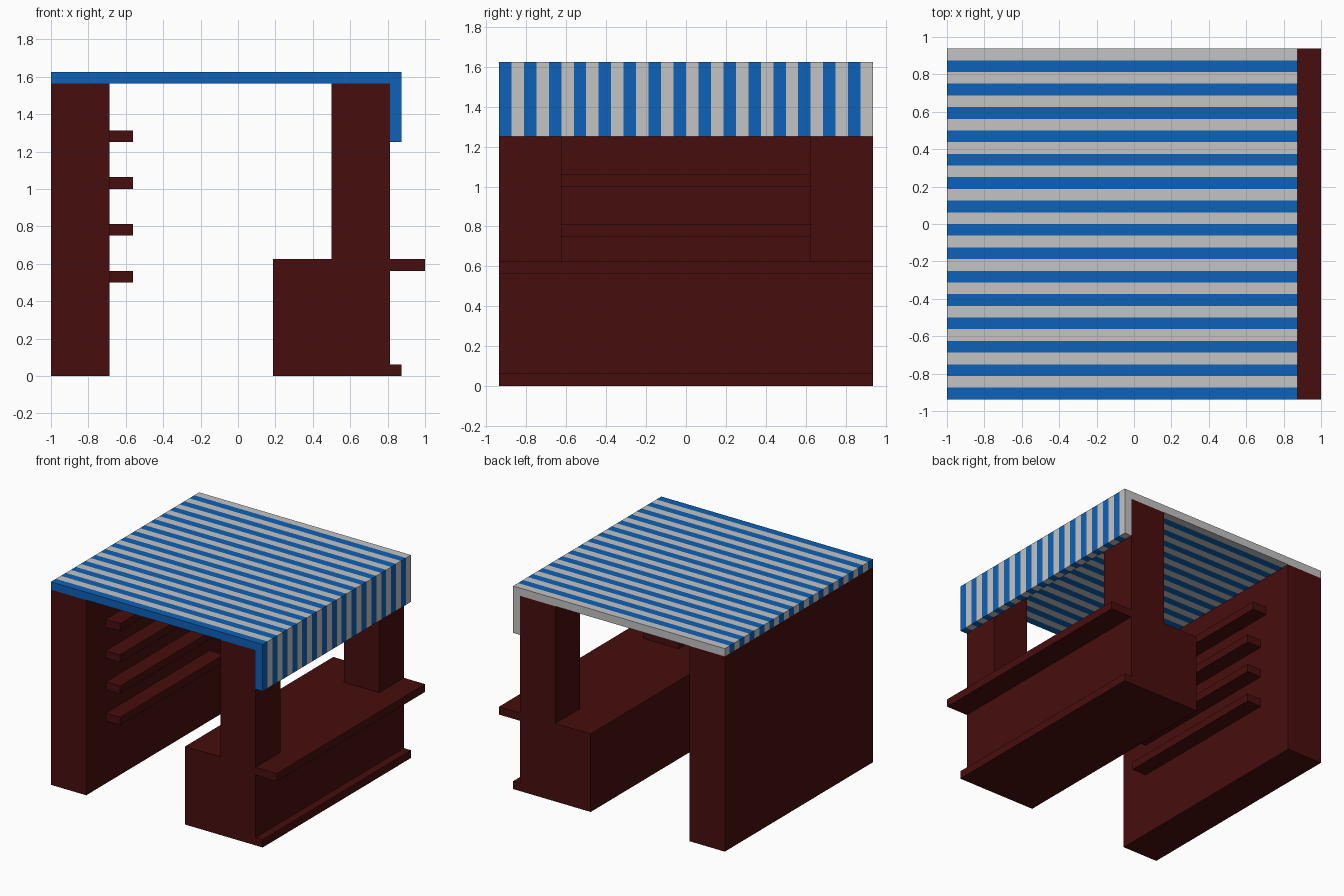
import bpy, bmesh

# Remove the default cube
cube = bpy.data.objects.get("Cube")
if cube:
    bpy.data.objects.remove(cube, do_unlink=True)

U = 1 / 16          # building module
HALF = 15 * U       # half of the stall's depth


def material(name, rgb):
    m = bpy.data.materials.new(name)
    m.use_nodes = True
    m.diffuse_color = (*rgb, 1)
    bsdf = next(n for n in m.node_tree.nodes if n.type == 'BSDF_PRINCIPLED')
    bsdf.inputs["Base Color"].default_value = (*rgb, 1)
    return m


wood = material("dark_red_wood", (0.064, 0.0042, 0.0042))
blue = material("blue_cloth", (0.004, 0.122, 0.48))
white = material("white_cloth", (0.55, 0.55, 0.55))


def link(name, bm, mats):
    bmesh.ops.recalc_face_normals(bm, faces=bm.faces)
    mesh = bpy.data.meshes.new(name)
    bm.to_mesh(mesh)
    bm.free()
    for m in mats:
        mesh.materials.append(m)
    obj = bpy.data.objects.new(name, mesh)
    bpy.context.collection.objects.link(obj)
    return obj


def box(name, x, y, z):
    """Wooden box from (min, max) ranges on each axis."""
    bm = bmesh.new()
    bmesh.ops.create_cube(bm, size=1)
    for v in bm.verts:
        v.co = [(a + b) / 2 + c * (b - a) for (a, b), c in zip((x, y, z), v.co)]
    return link(name, bm, [wood])


full = (-HALF, HALF)

# Back wall with four shelves
box("back_wall", (-1, -11 * U), full, (0, 25 * U))
for i in range(4):
    z = (8 + 4 * i) * U
    y_end = 11 * U if i == 3 else 10 * U
    box(f"shelf_{i + 1}", (-11 * U, -9 * U), (-11 * U, y_end), (z, z + U))

# Counter with serving ledge and foot rail
box("counter", (3 * U, 13 * U), full, (0, 10 * U))
box("serving_ledge", (13 * U, 1), full, (9 * U, 10 * U))
box("foot_rail", (13 * U, 14 * U), full, (0, U))

# Posts at both ends of the counter
box("front_post", (8 * U, 13 * U), (-HALF, -10 * U), (10 * U, 25 * U))
box("back_post", (8 * U, 13 * U), (10 * U, HALF), (10 * U, 25 * U))

# Awning: roof and hanging valance as one L profile, swept stripe by stripe
profile = [(-16, 25), (13, 25), (13, 20), (14, 20), (14, 26), (-16, 26)]
bm = bmesh.new()
rings = [[bm.verts.new((x * U, -HALF + i * U, z * U)) for x, z in profile]
         for i in range(31)]
n = len(profile)
for i in range(30):
    a, b = rings[i], rings[i + 1]
    for k in range(n):
        j = (k + 1) % n
        face = bm.faces.new((a[k], a[j], b[j], b[k]))
        face.material_index = i % 2
bm.faces.new(rings[0]).material_index = 0
bm.faces.new(rings[-1]).material_index = 1
link("striped_awning", bm, [blue, white])
